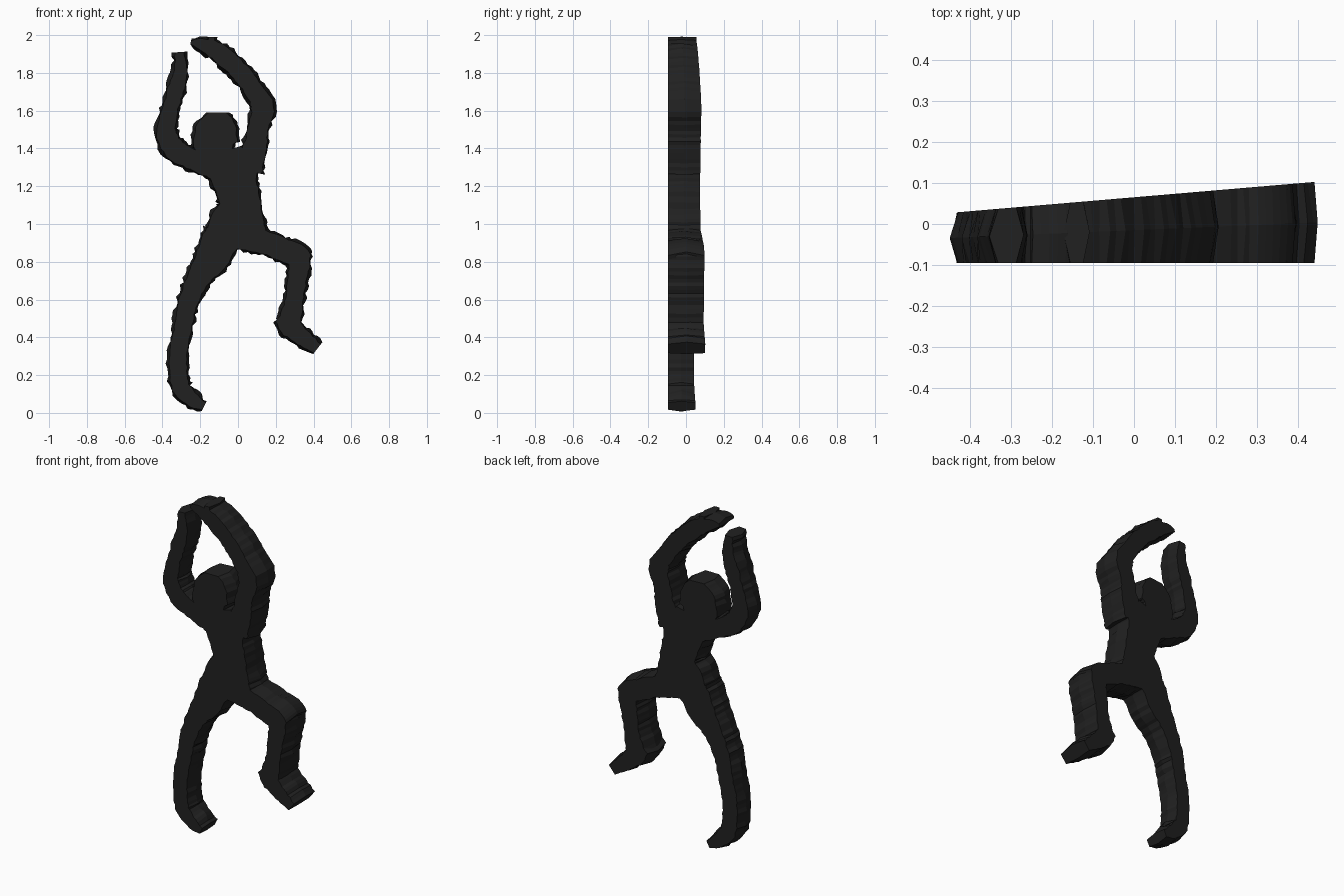
import bpy, bmesh, random
from mathutils import Vector

random.seed(4)
cube = bpy.data.objects.get("Cube")
if cube:
    bpy.data.objects.remove(cube)

STEP = 0.02      # spacing of the ragged rows along a limb
INSET = 0.012    # front and back faces sit slightly inside the rim
ROUGH = 0.009    # raggedness of the rim

charcoal = bpy.data.materials.new("charcoal_black")
charcoal.use_nodes = True
shade = (0.015, 0.015, 0.015, 1)
charcoal.diffuse_color = shade
bsdf = charcoal.node_tree.nodes["Principled BSDF"]
bsdf.inputs["Base Color"].default_value = shade
bsdf.inputs["Roughness"].default_value = 0.9


def front_y(x):
    return -0.095


def back_y(x):
    # the slab thickens evenly towards the left side
    return 0.065 + 0.085 * x


def resample(stations):
    """Smoothly interpolate (x, z, half width) stations at even steps."""
    pts = [Vector(s) for s in stations]
    pts = [2 * pts[0] - pts[1]] + pts + [2 * pts[-1] - pts[-2]]
    rows = []
    for a, b, c, d in zip(pts, pts[1:], pts[2:], pts[3:]):
        count = max(1, round((c - b).length / STEP))
        for i in range(count):
            t = i / count
            rows.append(0.5 * (2 * b + (c - a) * t
                               + (2 * a - 5 * b + 4 * c - d) * t * t
                               + (3 * b - a - 3 * c + d) * t ** 3))
    return rows + [pts[-2]]


def slab_part(name, stations):
    """Loft a ragged six-sided section along a path in the xz plane."""
    rows = resample(stations)
    bm = bmesh.new()
    rings = []
    for i, row in enumerate(rows):
        ahead, behind = rows[min(i + 1, len(rows) - 1)], rows[max(i - 1, 0)]
        along = Vector((ahead.x - behind.x, ahead.y - behind.y)).normalized()
        side = Vector((-along.y, along.x))
        centre = Vector((row.x, row.y))

        def rim(sign):
            edge = row.z + random.uniform(-ROUGH, ROUGH)
            inner = row.z - INSET + random.uniform(-ROUGH, ROUGH) / 2
            out = []
            for width, layer in ((inner, 0), (edge, 0.5), (inner, 1)):
                p = centre + side * sign * width
                y = front_y(p.x) * (1 - layer) + back_y(p.x) * layer
                out.append(bm.verts.new((p.x, y, max(p.y, 0))))
            return out

        rings.append(rim(1) + rim(-1)[::-1])
    for lower, upper in zip(rings, rings[1:]):
        for k in range(6):
            j = (k + 1) % 6
            bm.faces.new((lower[k], lower[j], upper[j], upper[k]))
    bm.faces.new(rings[0])
    bm.faces.new(rings[-1])
    bmesh.ops.recalc_face_normals(bm, faces=bm.faces)
    mesh = bpy.data.meshes.new(name)
    bm.to_mesh(mesh)
    bm.free()
    mesh.materials.append(charcoal)
    obj = bpy.data.objects.new(name, mesh)
    bpy.context.collection.objects.link(obj)
    return obj


# Head and torso
slab_part("head", [(-.1, 1.36, .08), (-.12, 1.42, .125), (-.115, 1.5, .12),
                   (-.11, 1.55, .1), (-.11, 1.59, .06)])
slab_part("torso", [(-.06, 1.39, .09), (-.03, 1.29, .14), (-.01, 1.2, .125),
                    (.01, 1.11, .12), (0, 1.03, .15), (-.01, .94, .16),
                    (-.02, .87, .08)])

# Raised arms, from fingertips to shoulder
slab_part("right_arm", [(-.31, 1.91, .035), (-.305, 1.81, .047),
                        (-.33, 1.71, .055), (-.36, 1.6, .052),
                        (-.38, 1.49, .064), (-.335, 1.395, .068),
                        (-.25, 1.345, .064), (-.13, 1.3, .07),
                        (-.05, 1.27, .07)])
slab_part("left_arm", [(-.25, 1.965, .02), (-.16, 1.94, .052),
                       (-.08, 1.89, .06), (.01, 1.805, .06),
                       (.085, 1.71, .062), (.13, 1.62, .072),
                       (.11, 1.52, .064), (.09, 1.41, .072),
                       (.06, 1.28, .078)])
slab_part("left_fingers", [(-.14, 1.92, .035), (-.14, 1.99, .03)])

# Legs, from hip to toes
slab_part("right_leg", [(-.08, .94, .11), (-.14, .82, .1), (-.2, .73, .076),
                        (-.24, .65, .066), (-.275, .55, .06),
                        (-.295, .43, .058), (-.315, .325, .058),
                        (-.315, .2, .058), (-.295, .12, .058),
                        (-.235, .065, .05), (-.18, .035, .03)])
slab_part("left_thigh", [(.01, .94, .08), (.15, .9, .072), (.26, .855, .072),
                         (.34, .835, .06), (.38, .82, .03)])
slab_part("left_shin", [(.325, .86, .06), (.325, .79, .068), (.31, .68, .06),
                        (.295, .58, .06), (.27, .48, .072)])
slab_part("left_foot", [(.22, .51, .04), (.265, .465, .065),
                        (.33, .41, .058), (.42, .34, .042)])
